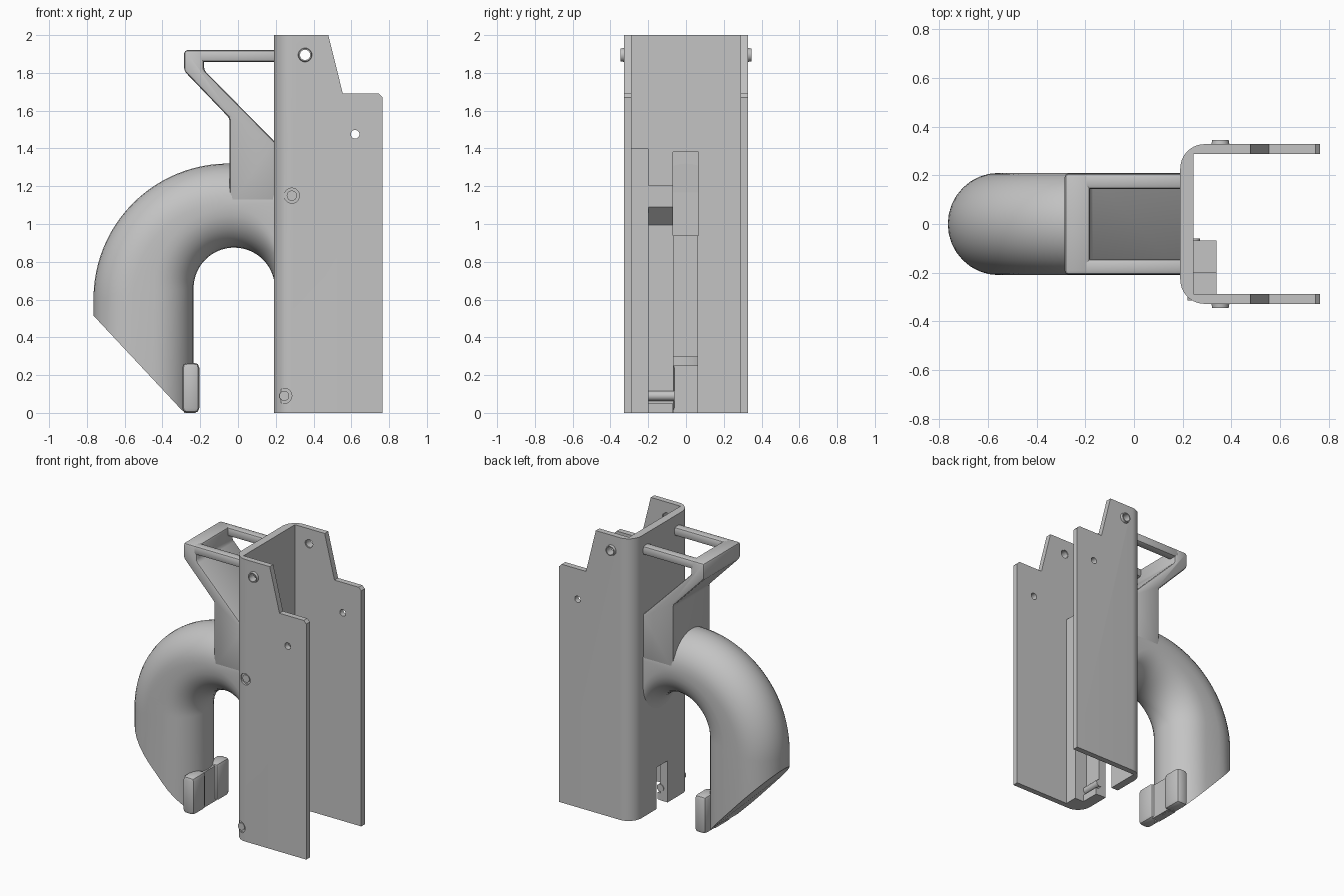
import bpy, bmesh, math
from mathutils import Vector, Matrix

if "Cube" in bpy.data.objects:
    bpy.data.objects.remove(bpy.data.objects["Cube"], do_unlink=True)

GREY = (0.55, 0.55, 0.55, 1)
grey = bpy.data.materials.new("grey_metal")
grey.use_nodes = True
grey.diffuse_color = GREY
grey.node_tree.nodes["Principled BSDF"].inputs["Base Color"].default_value = GREY


def finish(name, bm, bevel=0.0):
    """Turn a bmesh into a shaded object, optionally with rounded edges."""
    bmesh.ops.recalc_face_normals(bm, faces=bm.faces[:])
    if bevel:
        sharp = [e for e in bm.edges if e.calc_face_angle(0) > 0.5]
        bmesh.ops.bevel(bm, geom=sharp, offset=bevel, segments=2, profile=0.5,
                        affect='EDGES', clamp_overlap=True)
    mesh = bpy.data.meshes.new(name)
    bm.to_mesh(mesh)
    bm.free()
    mesh.materials.append(grey)
    obj = bpy.data.objects.new(name, mesh)
    bpy.context.collection.objects.link(obj)
    shade(mesh)
    return obj


def shade(mesh):
    mesh.polygons.foreach_set("use_smooth", [True] * len(mesh.polygons))
    mesh.set_sharp_from_angle(angle=math.radians(32))


def prism(name, points, start, end, axis='y', bevel=0.0):
    """Extrude an xz outline along y, or an xy outline along z."""
    bm = bmesh.new()
    put = (lambda a, b: (a, start, b)) if axis == 'y' else (lambda a, b: (a, b, start))
    face = bm.faces.new([bm.verts.new(put(a, b)) for a, b in points])
    new = bmesh.ops.extrude_face_region(bm, geom=[face])["geom"]
    shift = Vector((0, end - start, 0) if axis == 'y' else (0, 0, end - start))
    bmesh.ops.translate(bm, verts=[v for v in new if isinstance(v, bmesh.types.BMVert)], vec=shift)
    return finish(name, bm, bevel)


def box(name, x, y, z, bevel=0.0):
    outline = [(x[0], z[0]), (x[1], z[0]), (x[1], z[1]), (x[0], z[1])]
    return prism(name, outline, y[0], y[1], bevel=bevel)


def rod(name, x, z, r, y0, y1, r_end=None):
    """Cylinder or cone along y."""
    bm = bmesh.new()
    spin = Matrix.Translation((x, (y0 + y1) / 2, z)) @ Matrix.Rotation(-math.pi / 2, 4, 'X')
    bmesh.ops.create_cone(bm, cap_ends=True, segments=32, radius1=r,
                          radius2=r if r_end is None else r_end, depth=y1 - y0, matrix=spin)
    return finish(name, bm)


def cut(obj, cutters):
    """Subtract the cutters, bake the result and remove them."""
    for c in cutters:
        c.hide_render = True
        mod = obj.modifiers.new("cut", 'BOOLEAN')
        mod.object, mod.operation, mod.solver = c, 'DIFFERENCE', 'EXACT'
    bpy.context.view_layer.update()
    baked = bpy.data.meshes.new_from_object(obj.evaluated_get(bpy.context.evaluated_depsgraph_get()))
    obj.modifiers.clear()
    obj.data = baked
    shade(baked)
    for c in cutters:
        bpy.data.objects.remove(c, do_unlink=True)


# U-shaped channel: plan outline with rounded outer corners
R = 0.1
BACK, EDGE, WALL, INNER = 0.19, 0.765, 0.328, 0.288
corner = [(BACK + R - R * math.sin(a), WALL - R + R * math.cos(a))
          for a in [i * math.pi / 20 for i in range(11)]]
half = [(0.245, INNER), (EDGE, INNER), (EDGE, WALL)] + corner
plan = half + [(x, -y) for x, y in reversed(half)]
channel = prism("channel", plan, 0, 2, axis='z')

step = [(0.478, 2.0), (0.555, 1.69), (0.745, 1.69), (EDGE, 1.67), (0.9, 1.67), (0.9, 2.1), (0.454, 2.1)]
cut(channel, [
    prism("step_cutter", step, -0.5, 0.5),
    rod("rivet_hole_cutter", 0.355, 1.895, 0.03, -0.5, 0.5),
    rod("pin_hole_cutter", 0.62, 1.475, 0.023, -0.5, 0.5),
    rod("middle_recess_cutter", 0.285, 1.15, 0.04, -0.5, -0.31),
    rod("lower_recess_cutter", 0.245, 0.09, 0.04, -0.5, -0.305),
    box("notch_cutter", (0.1, 0.3), (-0.065, 0.06), (-0.1, 0.295)),
    box("groove_cutter", (0.225, 0.3), (-0.065, 0.06), (0.28, 0.95)),
    box("pocket_cutter", (0.213, 0.3), (-0.07, 0.065), (0.94, 1.38)),
])

# Hollow rivets near the top of both walls
for side, name in ((-1, "right_rivet"), (1, "left_rivet")):
    base, tip = side * (WALL - 0.035), side * 0.346
    if side < 0:
        rivet = rod(name, 0.355, 1.895, 0.034, tip, base, 0.042)
    else:
        rivet = rod(name, 0.355, 1.895, 0.042, base, tip, 0.034)
    cut(rivet, [rod("bore_cutter", 0.355, 1.895, 0.027, -0.5, 0.5)])

# Pin heads sunk in the right wall, and the lower cross pin
rod("middle_pin", 0.285, 1.15, 0.027, -0.318, -0.2)
rod("lower_pin", 0.245, 0.09, 0.026, -0.315, -0.06)

# Guide blocks inside the channel
box("guide_rail", (0.24, 0.34), (-0.29, -0.198), (0, 1.4))
prism("latch_block", [(0.24, 0.99), (0.34, 1.09), (0.34, 1.205), (0.24, 1.205)], -0.198, -0.068)
box("latch_foot", (0.24, 0.27), (-0.198, -0.068), (0, 0.05))

# Curved hook: a stadium section swept between an inner and an outer arc
def arc(cx, cz, r, a):
    return Vector((cx + r * math.cos(a), 0, cz + r * math.sin(a)))


def inner_arc(a):
    return arc(-0.02, 0.66, 0.215, a)


stations = [(Vector((-0.235, 0, 0)), Vector((-0.765, 0, 0)))]
for i in range(25):
    a = math.pi - i * math.pi / 48
    stations.append((inner_arc(a), arc(-0.05, 0.605, 0.715, a)))
for i in range(1, 13):
    s = i / 12
    stations.append((inner_arc(math.radians(90 - 80 * s)), Vector((-0.05 + 0.27 * s, 0, 1.32))))

bm = bmesh.new()
rings = []
for n, (p, q) in enumerate(stations):
    length = (q - p).length
    u = (q - p).normalized()
    r = 0.21
    ring = []
    for k in range(34):
        end, j = divmod(k, 17)
        a = math.pi * j / 16
        along = (r - r * math.sin(a)) if end == 0 else (length - r + r * math.sin(a))
        y = r * math.cos(a) * (1 if end == 0 else -1)
        co = p + u * along + Vector((0, y, 0))
        if n == 0:  # slanted tip
            co.z = max(0.0, 0.515 - (co.x + 0.765) * 1.07)
        ring.append(bm.verts.new(co))
    rings.append(ring)
for a, b in zip(rings, rings[1:]):
    for k in range(34):
        m = (k + 1) % 34
        bm.faces.new((a[k], a[m], b[m], b[k]))
bm.faces.new(rings[0])
bm.faces.new(rings[-1])
finish("hook", bm)

# Rounded lobes and web at the hook tip
for y0, name in ((-0.205, "right_tip_lobe"), (0.06, "left_tip_lobe")):
    box(name, (-0.295, -0.205), (y0, y0 + 0.145), (0, 0.265), bevel=0.025)
box("tip_web", (-0.285, -0.225), (-0.08, 0.08), (0, 0.25))

# Neck with its sloped plate and the handle end
neck = [(0.2, 1.1), (0.2, 1.43), (-0.18, 1.815), (-0.18, 1.92), (-0.285, 1.92),
        (-0.285, 1.81), (-0.045, 1.56), (-0.045, 1.1)]
prism("neck", neck, -0.208, 0.208, bevel=0.016)

# Handle rails back to the channel
for side, name in ((-1, "right_handle_rail"), (1, "left_handle_rail")):
    y = side * 0.176
    box(name, (-0.22, 0.205), (y - 0.032, y + 0.032), (1.857, 1.92), bevel=0.016)
